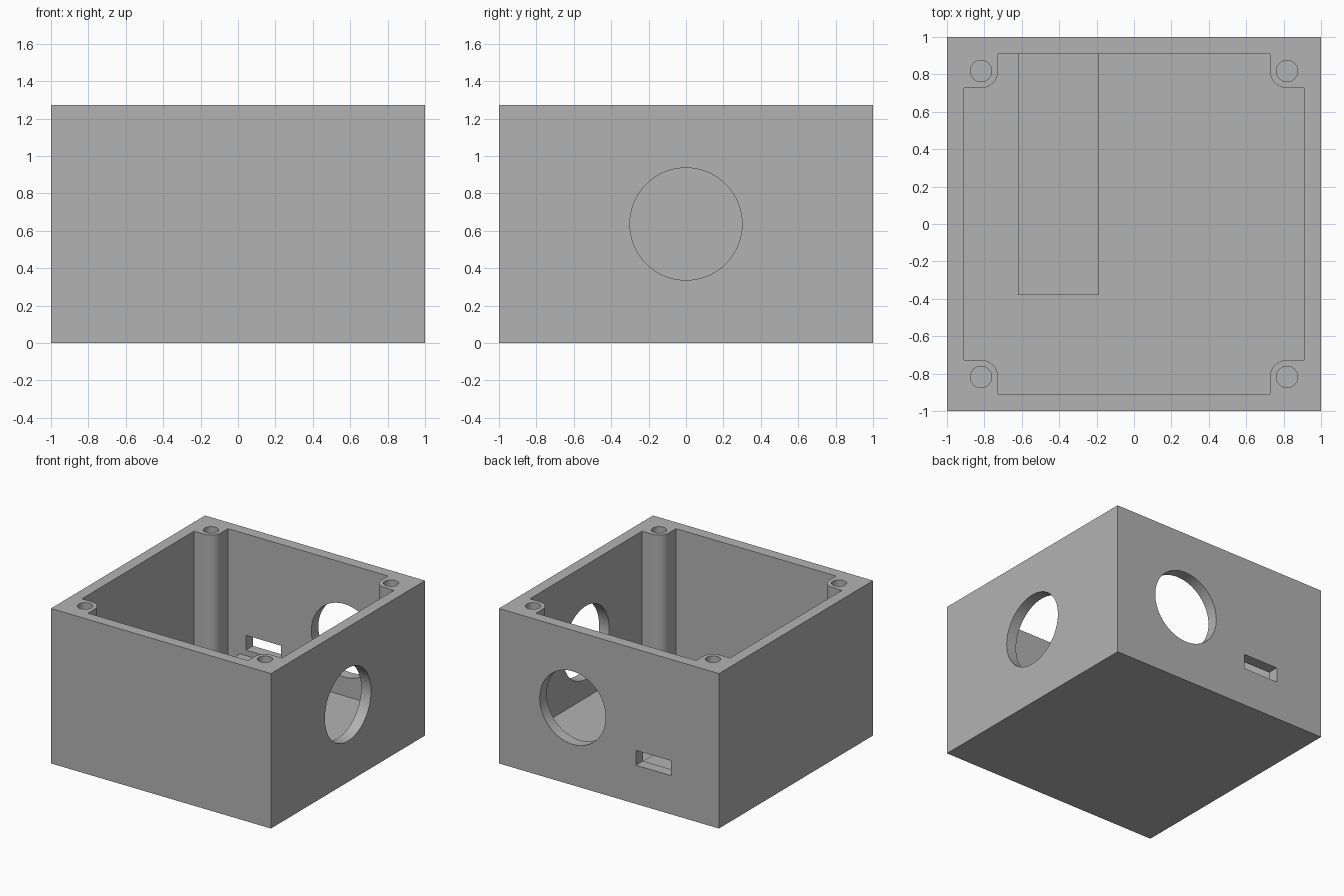
import bpy, bmesh
from math import cos, sin, pi
from mathutils import Matrix, Vector

HEIGHT = 1.273
FLOOR = 0.182
INNER = 0.909       # inner face of the walls
POST = 0.818        # screw post centre
POST_R = 0.091

if "Cube" in bpy.data.objects:
    bpy.data.objects.remove(bpy.data.objects["Cube"])

grey = bpy.data.materials.new("grey plastic")
grey.use_nodes = True
colour = (0.45, 0.45, 0.45, 1)
grey.diffuse_color = colour
grey.node_tree.nodes["Principled BSDF"].inputs["Base Color"].default_value = colour


def finish(name, bm):
    bmesh.ops.recalc_face_normals(bm, faces=bm.faces)
    mesh = bpy.data.meshes.new(name)
    bm.to_mesh(mesh)
    bm.free()
    mesh.materials.append(grey)
    obj = bpy.data.objects.new(name, mesh)
    bpy.context.collection.objects.link(obj)
    return obj


def box(name, low, high):
    low, high = Vector(low), Vector(high)
    bm = bmesh.new()
    bmesh.ops.create_cube(bm, size=1, matrix=Matrix.Translation((low + high) / 2)
                          @ Matrix.Diagonal((*(high - low), 1)))
    return finish(name, bm)


def cylinder(name, centre, radius, length, turn=Matrix()):
    bm = bmesh.new()
    bmesh.ops.create_cone(bm, cap_ends=True, segments=64, radius1=radius, radius2=radius,
                          depth=length, matrix=Matrix.Translation(centre) @ turn)
    return finish(name, bm)


def prism(name, points, bottom, top):
    bm = bmesh.new()
    face = bm.faces.new([bm.verts.new((x, y, bottom)) for x, y in points])
    up = bmesh.ops.extrude_face_region(bm, geom=[face])["geom"]
    verts = [v for v in up if isinstance(v, bmesh.types.BMVert)]
    bmesh.ops.translate(bm, verts=verts, vec=(0, 0, top - bottom))
    return finish(name, bm)


def cut(target, cutter):
    cutter.hide_render = True
    mod = target.modifiers.new("cut", "BOOLEAN")
    mod.operation = "DIFFERENCE"
    mod.solver = "EXACT"
    mod.object = cutter
    bpy.context.view_layer.objects.active = target
    bpy.ops.object.modifier_apply(modifier=mod.name)
    bpy.data.objects.remove(cutter)


# Cavity outline: a square with a rounded screw post left in each corner
corner = [(INNER, POST - POST_R)]
for i in range(17):
    a = 1.5 * pi - i / 16 * pi / 2
    corner.append((POST + POST_R * cos(a), POST + POST_R * sin(a)))
corner.append((POST - POST_R, INNER))
outline = []
for quarter in range(4):
    turn = Matrix.Rotation(quarter * pi / 2, 2)
    outline += [tuple(turn @ Vector(p)) for p in corner]

# Enclosure shell
shell = box("enclosure_shell", (-1, -1, 0), (1, 1, HEIGHT))
cut(shell, prism("cavity_cutter", outline, FLOOR, HEIGHT + 0.1))

# Screw holes in the corner posts
for sx in (-1, 1):
    for sy in (-1, 1):
        cut(shell, cylinder("screw_cutter", (sx * POST, sy * POST, HEIGHT), 0.057,
                            2 * (HEIGHT - FLOOR)))

# Round openings in the left and back walls
cut(shell, cylinder("left_opening_cutter", (1, 0, HEIGHT / 2), 0.3, 0.4,
                    Matrix.Rotation(pi / 2, 4, "Y")))
cut(shell, cylinder("back_opening_cutter", (0.33, 1, HEIGHT / 2), 0.3, 0.4,
                    Matrix.Rotation(pi / 2, 4, "X")))

# Connector slot in the back wall
cut(shell, box("slot_cutter", (-0.565, 0.8, 0.318), (-0.245, 1.2, 0.44)))

bpy.ops.object.select_all(action="DESELECT")
shell.select_set(True)
bpy.context.view_layer.objects.active = shell
bpy.ops.object.shade_smooth_by_angle(angle=pi / 6)

# Raised circuit board platform on the floor
box("board_platform", (-0.62, -0.38, FLOOR), (-0.19, INNER, 0.273))
